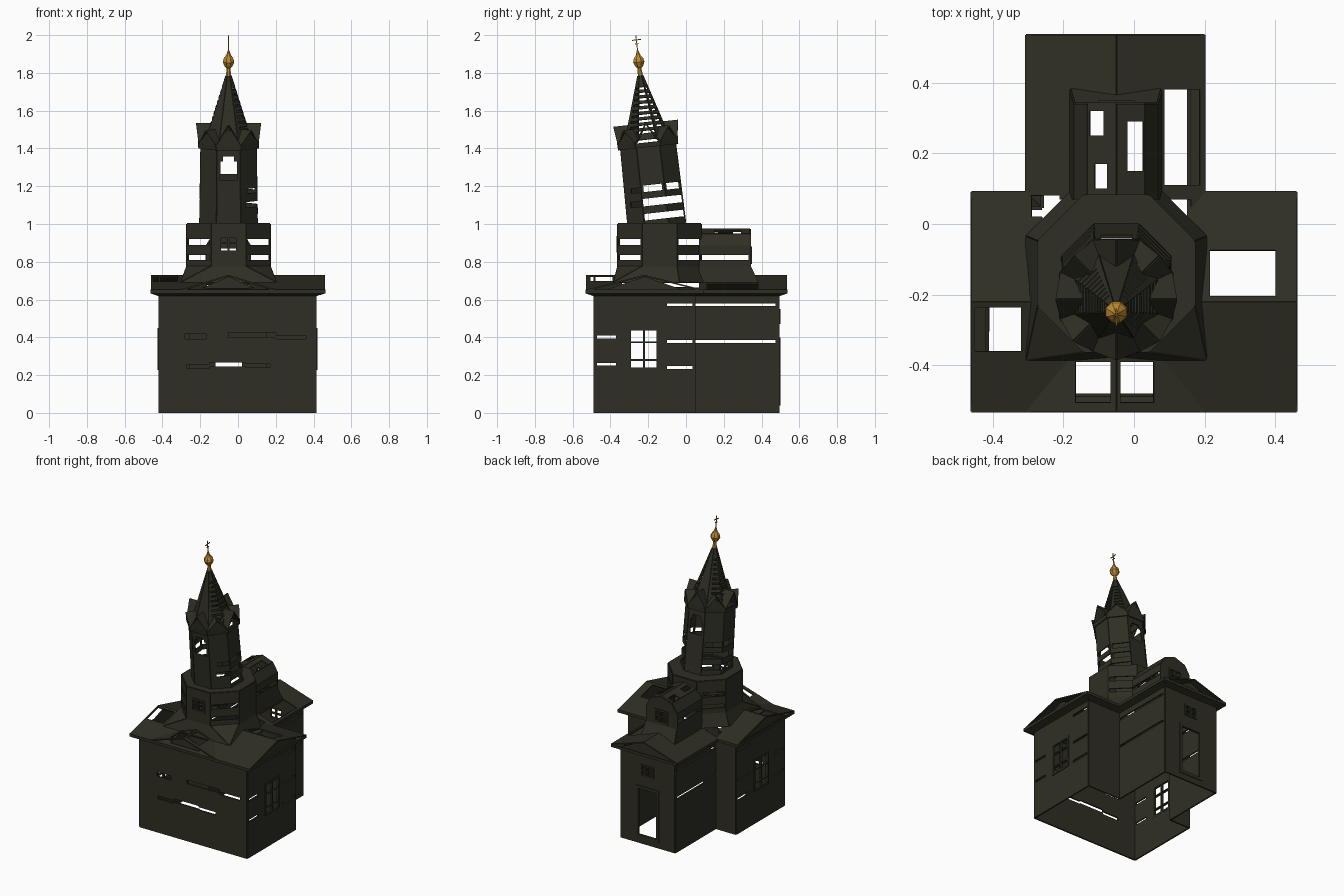
import bpy, bmesh, math
from mathutils import Vector

if "Cube" in bpy.data.objects:
    bpy.data.objects.remove(bpy.data.objects["Cube"])

CX, CY = -0.05, -0.14            # centre of the octagonal storey
LEAN = 0.11                      # lean of the bell tower


def material(name, rgb):
    m = bpy.data.materials.new(name)
    m.diffuse_color = (*rgb, 1)
    m.use_nodes = True
    m.node_tree.nodes["Principled BSDF"].inputs["Base Color"].default_value = m.diffuse_color
    return m


WOOD = material("weathered_wood", (0.028, 0.028, 0.018))
GOLD = material("gold", (0.50, 0.25, 0.03))


def make(name, bm, mat=WOOD, thick=0.0, tower=False):
    me = bpy.data.meshes.new(name)
    bmesh.ops.recalc_face_normals(bm, faces=bm.faces)
    bm.to_mesh(me)
    bm.free()
    me.materials.append(mat)
    ob = bpy.data.objects.new(name, me)
    bpy.context.collection.objects.link(ob)
    if thick:
        s = ob.modifiers.new("thickness", 'SOLIDIFY')
        s.thickness, s.offset = thick, 0
    if tower:
        ob.location = (CX, -0.155, 1.0)
        ob.rotation_euler.x = LEAN
    return ob


def panel(bm, a, b, c, d, holes=(), ur=(0, 1), vr=(0, 1)):
    """Four-cornered sheet a-b-c-d with rectangular holes (u0, u1, v0, v1)."""
    a, b, c, d = map(Vector, (a, b, c, d))
    norm = lambda p, r: min(1, max(0, (p - r[0]) / (r[1] - r[0])))
    hs = [sorted((norm(h[0], ur), norm(h[1], ur))) + sorted((norm(h[2], vr), norm(h[3], vr)))
          for h in holes]
    us = sorted({0.0, 1.0} | {round(p, 5) for h in hs for p in h[:2]})
    vs = sorted({0.0, 1.0} | {round(p, 5) for h in hs for p in h[2:]})
    grid = {}

    def vert(u, v):
        if (u, v) not in grid:
            grid[u, v] = bm.verts.new(a.lerp(b, u).lerp(d.lerp(c, u), v))
        return grid[u, v]
    for u0, u1 in zip(us, us[1:]):
        for v0, v1 in zip(vs, vs[1:]):
            u, v = (u0 + u1) / 2, (v0 + v1) / 2
            if not any(h[0] < u < h[1] and h[2] < v < h[3] for h in hs):
                bm.faces.new((vert(u0, v0), vert(u1, v0), vert(u1, v1), vert(u0, v1)))
    bmesh.ops.remove_doubles(bm, verts=list(grid.values()), dist=1e-6)


def octagon(ap, z, cx=0.0, cy=0.0):
    r = ap / math.cos(math.pi / 8)
    return [Vector((cx + r * math.cos(math.pi / 4 * (k - .5)),
                    cy + r * math.sin(math.pi / 4 * (k - .5)), z)) for k in range(8)]


def band(bm, low, high, holes={}, vr=(0, 1), skip=()):
    """Ring of eight panels between two octagons; side 0 faces +x, 2 back, 6 front."""
    for k in range(8):
        j = (k + 1) % 8
        if k not in skip:
            panel(bm, low[k], low[j], high[j], high[k], holes.get(k, ()), vr=vr)


def box(bm, lo, hi):
    lo, hi = Vector(lo), Vector(hi)
    vs = bmesh.ops.create_cube(bm, size=1)["verts"]
    for v in vs:
        v.co = (lo + hi) / 2 + Vector([v.co[i] * (hi - lo)[i] for i in range(3)])


def frame(bm, axis, pos, a0, a1, z0, z1, t=0.014, bars=(), mullion=False):
    """Window or door surround lying in a wall at axis = pos."""
    rects = [(a0 - t, a0, z0 - t, z1 + t), (a1, a1 + t, z0 - t, z1 + t),
             (a0, a1, z0 - t, z0), (a0, a1, z1, z1 + t)]
    rects += [(a0, a1, z - .004, z + .004) for z in bars]
    if mullion:
        m = (a0 + a1) / 2
        rects.append((m - .005, m + .005, z0, z1))
    for p, q, r, s in rects:
        if axis == 'x':
            box(bm, (pos - .008, p, r), (pos + .008, q, s))
        else:
            box(bm, (p, pos - .008, r), (q, pos + .008, s))


# --- church walls on a T-shaped plan, with gaps where planks are missing
outer = [(-.46, -.53), (.46, -.53), (.46, .09), (.2, .09), (.2, .535), (-.305, .535), (-.305, .09), (-.46, .09)]
inner = [(-.415, -.485), (.41, -.485), (.41, .045), (.155, .045), (.155, .49), (-.26, .49), (-.26, .045), (-.415, .045)]
side = [(-.29, -.155, .24, .435), (-.47, -.37, .395, .41), (-.47, -.37, .25, .265),
        (-.1, .035, .565, .58), (-.1, .035, .37, .385), (-.1, .035, .232, .248)]
nave = [(.05, .475, .565, .58), (.05, .475, .37, .385)]
wall_holes = {
    0: [(-.27, -.15, .235, .255), (-.15, .04, .245, .268), (.04, .17, .24, .26),
        (-.28, -.17, .39, .42), (-.05, .2, .40, .425), (.2, .36, .39, .41)],
    1: side, 7: side, 3: nave, 5: nave,
    4: [(-.12, .02, .06, .38), (-.09, -.01, .48, .54)]}
walls, eaves = bmesh.new(), bmesh.new()
for i in range(8):
    (x0, y0), (x1, y1) = inner[i], inner[(i + 1) % 8]
    ur = (x0, x1) if y0 == y1 else (y0, y1)
    panel(walls, (x0, y0, 0), (x1, y1, 0), (x1, y1, .63), (x0, y0, .63), wall_holes.get(i, ()), ur, (0, .63))
    (p0, q0), (p1, q1) = outer[i], outer[(i + 1) % 8]
    panel(eaves, (x0, y0, .62), (x1, y1, .62), (p1, q1, .635), (p0, q0, .635))
    panel(eaves, (p0, q0, .633), (p1, q1, .633), (p1, q1, .652), (p0, q0, .652))
# gable triangles above the four wings
for x in (-.415, .41):
    panel(walls, (x, -.485, .63), (x, .045, .63), (x, -.22, .722), (x, -.22, .722))
for y in (-.485, .49):
    panel(walls, (-.26, y, .63), (.155, y, .63), (CX, y, .722), (CX, y, .722))
make("church_walls", walls, thick=.01)
make("eaves", eaves, thick=.006)

# --- crossing gable roofs with broken openings
roof = bmesh.new()
panel(roof, (-.46, -.53, .648), (.46, -.53, .648), (.46, -.22, .727), (-.46, -.22, .727),
      [(-.45, -.32, -.36, -.235), (-.165, .055, -.505, -.39), (-.26, .16, -.34, -.22)], (-.46, .46), (-.53, -.22))
panel(roof, (-.46, .09, .648), (.46, .09, .648), (.46, -.22, .727), (-.46, -.22, .727),
      [(.215, .4, -.205, -.075), (-.295, -.26, -.2, -.06), (-.29, -.21, .02, .08),
       (-.26, .15, -.22, .09)], (-.46, .46), (.09, -.22))
common = [(-.26, .16, -.34, .07), (-.16, .06, .07, .335)]
panel(roof, (-.305, -.53, .648), (CX, -.53, .727), (CX, .535, .727), (-.305, .535, .648),
      common + [(-.165, -.065, -.505, -.39), (-.295, -.26, -.2, -.06), (-.29, -.21, .02, .08)],
      (-.305, CX), (-.53, .535))
panel(roof, (.2, -.53, .648), (CX, -.53, .727), (CX, .535, .727), (.2, .535, .648),
      common + [(-.04, .055, -.505, -.39), (.085, .185, .11, .38)], (.2, CX), (-.53, .535))
make("roof", roof, thick=.008)

# --- window and door surrounds
frames = bmesh.new()
for x in (-.417, .412):
    frame(frames, 'x', x, -.29, -.155, .24, .435, bars=(.28, .375), mullion=True)
frame(frames, 'y', .492, -.12, .02, .06, .38, t=.02)
frame(frames, 'y', .492, -.09, -.01, .48, .54, t=.01, bars=(.51,), mullion=True)
frame(frames, 'y', CY - .22, -.09, -.01, .86, .925, t=.012, bars=(.9,), mullion=True)
frame(frames, 'y', .342, -.09, -.01, .80, .87, t=.012, bars=(.835,), mullion=True)
make("window_and_door_frames", frames)

# --- octagonal storey with its flared skirt
drum = bmesh.new()
base = octagon(.253, .69, CX, CY)
base[5] = Vector((CX - .253, CY - .243, .69))      # square front corners
base[7] = Vector((CX + .253, CY - .243, .69))
base[6] = (base[5] + base[7]) / 2
low, high = octagon(.22, .775, CX, CY), octagon(.22, 1.0, CX, CY)
lc, rc = base[5], base[7]
base = [rc if k in (0, 7) else lc if k in (5, 6) else p for k, p in enumerate(base)]
base[0] = rc
base[5], base[6], base[7] = lc, lc, rc
band(drum, base, low, skip=(2,))
slots = [(0.05, .95, .89, .92), (0.05, .95, .81, .835)]
band(drum, low, high, {1: slots, 3: slots, 5: slots, 7: slots,
                       6: [(.28, .72, .86, .925)], 2: [(.05, .95, .775, .94)]}, vr=(.775, 1.0))
band(drum, high, octagon(.135, 1.0, CX, -.155))
make("octagonal_storey", drum, thick=.008)

# --- rear dormer with a five-sided roof
dormer = bmesh.new()
prof = [(-.167, .885), (-.13, .945), (CX, .973), (.028, .945), (.065, .885)]
for x, xo in ((-.167, -.18), (.065, .077)):
    panel(dormer, (x, .07, .775), (x, .34, .775), (x, .34, .885), (x, .07, .885),
          [(.075, .33, .81, .835)], (.07, .34), (.775, .885))
    panel(dormer, (xo, .07, .68), (xo, .385, .68), (x, .34, .775), (x, .07, .775))
panel(dormer, (-.18, .385, .68), (.077, .385, .68), (.065, .34, .775), (-.167, .34, .775))
panel(dormer, (-.167, .34, .775), (.065, .34, .775), (.065, .34, .885), (-.167, .34, .885),
      [(-.09, -.01, .80, .87)], (-.167, .065), (.775, .885))
dormer.faces.new([dormer.verts.new((x, .34, z)) for x, z in prof])
gaps = {1: [(-.125, -.085, .25, .32), (-.11, -.075, .10, .17)], 2: [(-.02, .025, .15, .29)]}
for i in range(4):
    (x0, z0), (x1, z1) = prof[i], prof[i + 1]
    panel(dormer, (x0, .07, z0), (x1, .07, z1), (x1, .34, z1), (x0, .34, z0), gaps.get(i, ()), (x0, x1), (.07, .34))
make("rear_dormer", dormer, thick=.008)

# --- leaning bell tower
tower = bmesh.new()
arch = [(.14, .86, .25, .35), (.26, .74, .25, .375)]
missing = [(0, 1, .025, .06), (0, 1, .10, .14), (.1, 1, .175, .21)]
band(tower, octagon(.152, -.01), octagon(.145, .43),
     {6: arch, 2: arch, 0: missing, 1: missing, 3: missing, 4: missing,
      7: [(.3, 1, .10, .13), (.4, 1, .175, .2)]}, vr=(-.01, .43))
band(tower, octagon(.156, .41), octagon(.158, .435))
make("bell_tower", tower, thick=.008, tower=True)

# --- pointed gables around the foot of the spire
gables = bmesh.new()
foot = octagon(.158, .43)
for k in range(8):
    a, b = foot[k], foot[(k + 1) % 8]
    out = (a + b).normalized()
    out = Vector((math.cos(k * math.pi / 4), math.sin(k * math.pi / 4), 0))
    h = .535 if k % 2 == 0 else .51
    tip, back = out * .172 + Vector((0, 0, h)), out * .075 + Vector((0, 0, h))
    for c in (a, b):
        panel(gables, c, tip, back, c * .75 + Vector((0, 0, .43 * .25 + .02)))
    if k % 4:
        panel(gables, a, b, out * .16 + Vector((0, 0, h - .01)), out * .16 + Vector((0, 0, h - .01)))
make("spire_gables", gables, thick=.007, tower=True)

# --- slatted spire
spire = bmesh.new()
rows = [.1 + .085 * i for i in range(9)]
band(spire, octagon(.118, .45), octagon(.013, .79),
     {k: [((0, 1, r, r + .04) if k in (0, 4) else (.25, 1, r, r + .03)) for r in rows]
      for k in (0, 1, 3, 4, 7)})
make("spire", spire, thick=.007, tower=True)

# --- gilded onion dome and cross
dome = bmesh.new()
onion = [(.014, .785), (.010, .83), (.020, .84), (.030, .862), (.026, .88), (.012, .9), (.004, .925)]
for (r0, z0), (r1, z1) in zip(onion, onion[1:]):
    band(dome, octagon(r0, z0), octagon(r1, z1))
bmesh.ops.remove_doubles(dome, verts=dome.verts, dist=1e-5)
make("onion_dome", dome, GOLD, tower=True)
cross = bmesh.new()
box(cross, (-.0025, -.0025, .92), (.0025, .0025, 1.004))
box(cross, (-.0025, -.024, .978), (.0025, .024, .983))
box(cross, (-.0025, -.011, .957), (.0025, .011, .961))
make("cross", cross, GOLD, tower=True)
